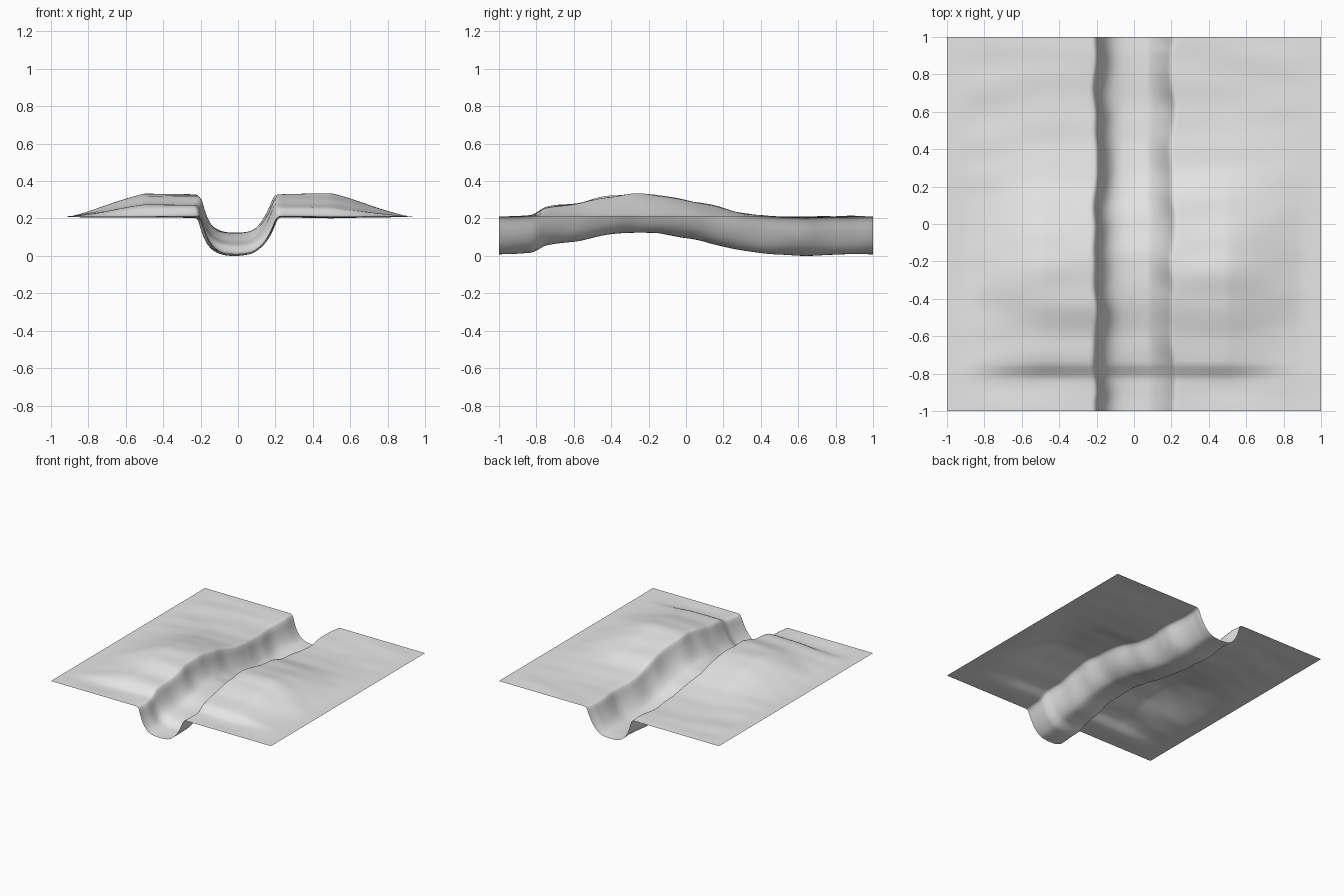
import bpy, bmesh, math
from mathutils import Vector, noise

cube = bpy.data.objects.get("Cube")
if cube:
    bpy.data.objects.remove(cube)

GROUND = 0.213

# Trench cross-section: x, depth relative to the ground
TRENCH = [(-0.23, 0), (-0.212, -0.004), (-0.2, -0.02), (-0.19, -0.055), (-0.175, -0.1),
          (-0.15, -0.147), (-0.12, -0.178), (-0.08, -0.196), (-0.03, -0.202),
          (0.03, -0.2), (0.08, -0.188), (0.12, -0.158), (0.15, -0.12), (0.175, -0.075),
          (0.195, -0.028), (0.207, -0.006), (0.23, 0)]

# Ridge height along y
RIDGE = [(-1, 0), (-0.83, 0.003), (-0.79, 0.022), (-0.75, 0.045), (-0.6, 0.068),
         (-0.5, 0.09), (-0.4, 0.109), (-0.25, 0.12), (-0.1, 0.104), (0.1, 0.066),
         (0.3, 0.02), (0.45, 0), (0.65, -0.008), (0.85, 0), (1, 0)]


def smoothstep(t):
    t = max(0, min(1, t))
    return t * t * (3 - 2 * t)


def curve(points, t):
    """Smooth interpolation through a list of points."""
    n = len(points) - 1
    i = next((k for k in range(n) if t <= points[k + 1][0]), n - 1)

    def slope(k):
        a, b = points[max(k - 1, 0)], points[min(k + 1, n)]
        return (b[1] - a[1]) / (b[0] - a[0])

    (x0, z0), (x1, z1) = points[i], points[i + 1]
    w = x1 - x0
    s = max(0, min(1, (t - x0) / w))
    h = s * s * (3 - 2 * s)
    return (z0 * (1 - h) + z1 * h
            + w * s * (1 - s) * ((1 - s) * slope(i) - s * slope(i + 1)))


def surface_point(x, y):
    inside = abs(x) < 0.23
    # ridge fades out towards both sides
    fade = max(0, min(1, (0.9 - abs(x)) / 0.4))
    ridge = curve(RIDGE, y) * (0.75 * fade + 0.25 * smoothstep(fade))
    # ripples drawn out sideways, calm at the border
    border = smoothstep((1 - abs(y)) / 0.12) * smoothstep((1 - abs(x)) / 0.25)
    ripple = 0.009 * noise.noise(Vector((x * 2.2, y * 6.5, 3.7)))
    z = GROUND + ridge + border * ripple
    if inside:
        z += curve(TRENCH, x)
    # wavering trench walls
    wall = smoothstep((abs(x) - 0.05) / 0.12) * smoothstep((0.4 - abs(x)) / 0.18)
    side = 1 if x > 0 else -1
    shift = 0.022 * noise.noise(Vector((side * 5.3, y * 5.5, 1.2)))
    return x + shift * wall * smoothstep((1 - abs(y)) / 0.1), y, z


# Columns are dense across the trench and wider on the plains
outer = [0.23 + 0.77 * (i / 30) ** 1.15 for i in range(31)]
inner = [-0.23 + 0.46 * i / 48 for i in range(1, 48)]
columns = [-x for x in reversed(outer)] + inner + outer
rows = [-1 + i / 60 for i in range(121)]

# Ground sheet with its trench
bm = bmesh.new()
grid = [[bm.verts.new(surface_point(x, y)) for x in columns] for y in rows]
for low, high in zip(grid, grid[1:]):
    for i in range(len(columns) - 1):
        bm.faces.new((low[i], low[i + 1], high[i + 1], high[i]))
floor = min(v.co.z for v in bm.verts)
bmesh.ops.translate(bm, verts=bm.verts, vec=(0, 0, -floor))

mesh = bpy.data.meshes.new("trench_terrain")
bm.to_mesh(mesh)
bm.free()
terrain = bpy.data.objects.new("trench_terrain", mesh)
bpy.context.collection.objects.link(terrain)

# Plain light grey
grey = bpy.data.materials.new("light_grey")
grey.use_nodes = True
colour = (0.8, 0.8, 0.8, 1)
grey.diffuse_color = colour
grey.node_tree.nodes["Principled BSDF"].inputs["Base Color"].default_value = colour
mesh.materials.append(grey)

for polygon in mesh.polygons:
    polygon.use_smooth = True
